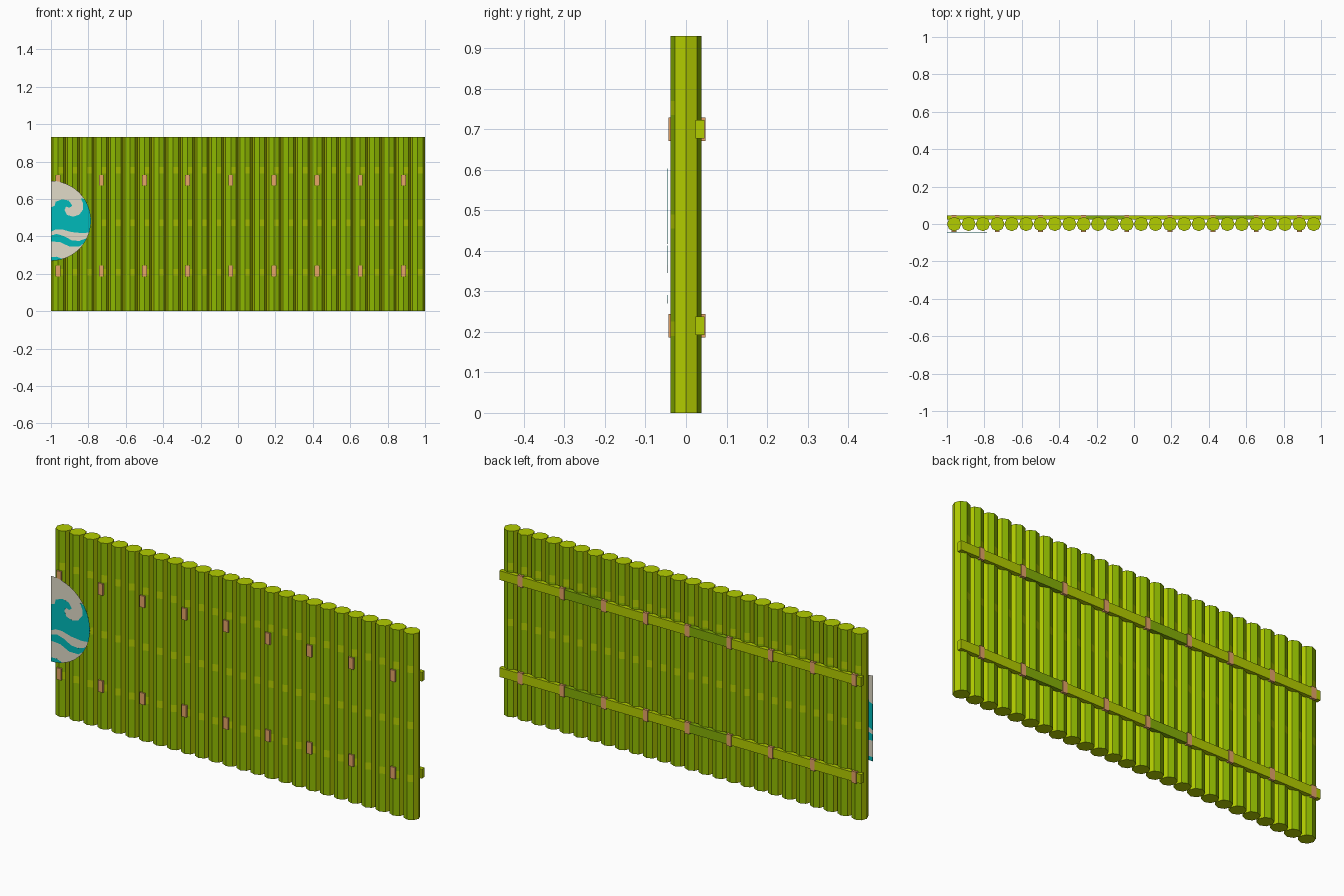
import bpy, bmesh, math

if "Cube" in bpy.data.objects:
    bpy.data.objects.remove(bpy.data.objects["Cube"])


def material(name, rgb):
    m = bpy.data.materials.new(name)
    m.diffuse_color = (*rgb, 1)
    m.use_nodes = True
    m.node_tree.nodes["Principled BSDF"].inputs["Base Color"].default_value = m.diffuse_color
    return m


CANE = material("cane green", (0.27, 0.48, 0.0))
YELLOW = material("yellow green", (0.45, 0.61, 0.0))
LEAF = material("leaf green", (0.23, 0.43, 0.002))
TWINE = material("twine brown", (0.78, 0.37, 0.14))
TEAL = material("teal paint", (0.0, 0.49, 0.49))
SAND = material("pale sand paint", (0.75, 0.71, 0.58))


def finish(bm, name, mats):
    bmesh.ops.recalc_face_normals(bm, faces=bm.faces)
    me = bpy.data.meshes.new(name)
    bm.to_mesh(me)
    bm.free()
    for m in mats:
        me.materials.append(m)
    ob = bpy.data.objects.new(name, me)
    bpy.context.collection.objects.link(ob)
    return ob


def box(name, x0, x1, y0, y1, z0, z1, mat):
    bm = bmesh.new()
    bmesh.ops.create_cube(bm, size=1)
    for v in bm.verts:
        v.co = ((x0 + x1) / 2 + v.co.x * (x1 - x0),
                (y0 + y1) / 2 + v.co.y * (y1 - y0),
                (z0 + z1) / 2 + v.co.z * (z1 - z0))
    return finish(bm, name, [mat])


def plate(name, pts, y0, y1, mat):
    """Flat xz outline extruded along y."""
    bm = bmesh.new()
    f = bm.faces.new([bm.verts.new((x, y0, z)) for x, z in pts])
    r = bmesh.ops.extrude_face_region(bm, geom=[f], use_keep_orig=True)
    for v in r["geom"]:
        if isinstance(v, bmesh.types.BMVert):
            v.co.y = y1
    return finish(bm, name, [mat])


# Upright canes with paler joint marks
COUNT, STEP, X0, R, SIDES = 26, 0.0769, -0.9615, 0.0385, 8
LEVELS = [0, 0.19, 0.225, 0.455, 0.49, 0.735, 0.77, 0.93]


def cane(x):
    bm = bmesh.new()
    rings = []
    for z in LEVELS:
        rings.append([bm.verts.new((x + R * math.cos(2 * math.pi * i / SIDES),
                                    R * math.sin(2 * math.pi * i / SIDES), z))
                      for i in range(SIDES)])
    for k in range(len(rings) - 1):
        a, b = rings[k], rings[k + 1]
        for i in range(SIDES):
            j = (i + 1) % SIDES
            f = bm.faces.new((a[i], a[j], b[j], b[i]))
            f.normal_update()
            joint = k % 2 and i % 2 == 0
            f.material_index = 1 if joint or abs(f.normal.x) > 0.8 else 0
    bm.faces.new(rings[0]).material_index = 1
    bm.faces.new(rings[-1]).material_index = 1
    finish(bm, "cane", [CANE, YELLOW])


for n in range(COUNT):
    cane(X0 + n * STEP)

# Back rails with greener stretches, and twine ties on every third cane
for z in (0.70, 0.215):
    cuts = [-1, -0.27, -0.04, 0.42, 0.65, 1]
    for n in range(5):
        box("back_rail", cuts[n], cuts[n + 1], 0.023, 0.046,
            z - 0.023, z + 0.023, LEAF if n % 2 else YELLOW)
    for n in range(0, COUNT, 3):
        x = X0 + n * STEP
        box("twine_tie", x - 0.013, x + 0.013, -0.043, 0.048,
            z - 0.029, z + 0.029, TWINE)

# Half-round painted sign on the left end
CX, CZ, SR = -1.0, 0.483, 0.214
FRONT, BACK = -0.0468, -0.0462


def arc(a0, a1, n, r=SR):
    out = []
    for i in range(n + 1):
        a = math.radians(a0 + (a1 - a0) * i / n)
        out.append((CX + r * math.cos(a), CZ + r * math.sin(a)))
    return out


plate("sign_disc", arc(-90, 90, 24), -0.0466, -0.0464, SAND)


def px(*pts):
    """Sign outline in hundredths, from the disc centre."""
    return [(CX + a / 100, CZ + b / 100) for a, b in pts]


# Curling wave, lower ripple and bottom ripple
wave = px((0, 7.2), (2, 8), (2.5, 10.2), (6, 11.5), (9.5, 10.8), (11.4, 8.2),
          (10, 7), (8, 7.6), (7.3, 5.8), (8.5, 3.2), (11.8, 2.2), (15, 3.2),
          (17.2, 6), (17.2, 9.2), (16, 12))
wave += arc(33, -17, 8, SR - 0.0005)
wave += px((17, -6.6), (11, -6), (6, -4.6), (2.5, -4.6), (0, -5.8))
plate("wave_crest", wave, FRONT, BACK, TEAL)
plate("wave_ripple", px((0, -7.9), (3, -7), (7, -8.2), (11, -10.4), (15, -10.8),
                        (19, -9.4), (17.8, -11.8), (15, -13.8), (10, -13.8),
                        (5, -11.4), (0, -11)), FRONT, BACK, TEAL)
plate("wave_base", px((0, -19.3), (3, -19.2), (6, -20.3))
      + arc(-76, -90, 3, SR - 0.0005), FRONT, BACK, TEAL)
